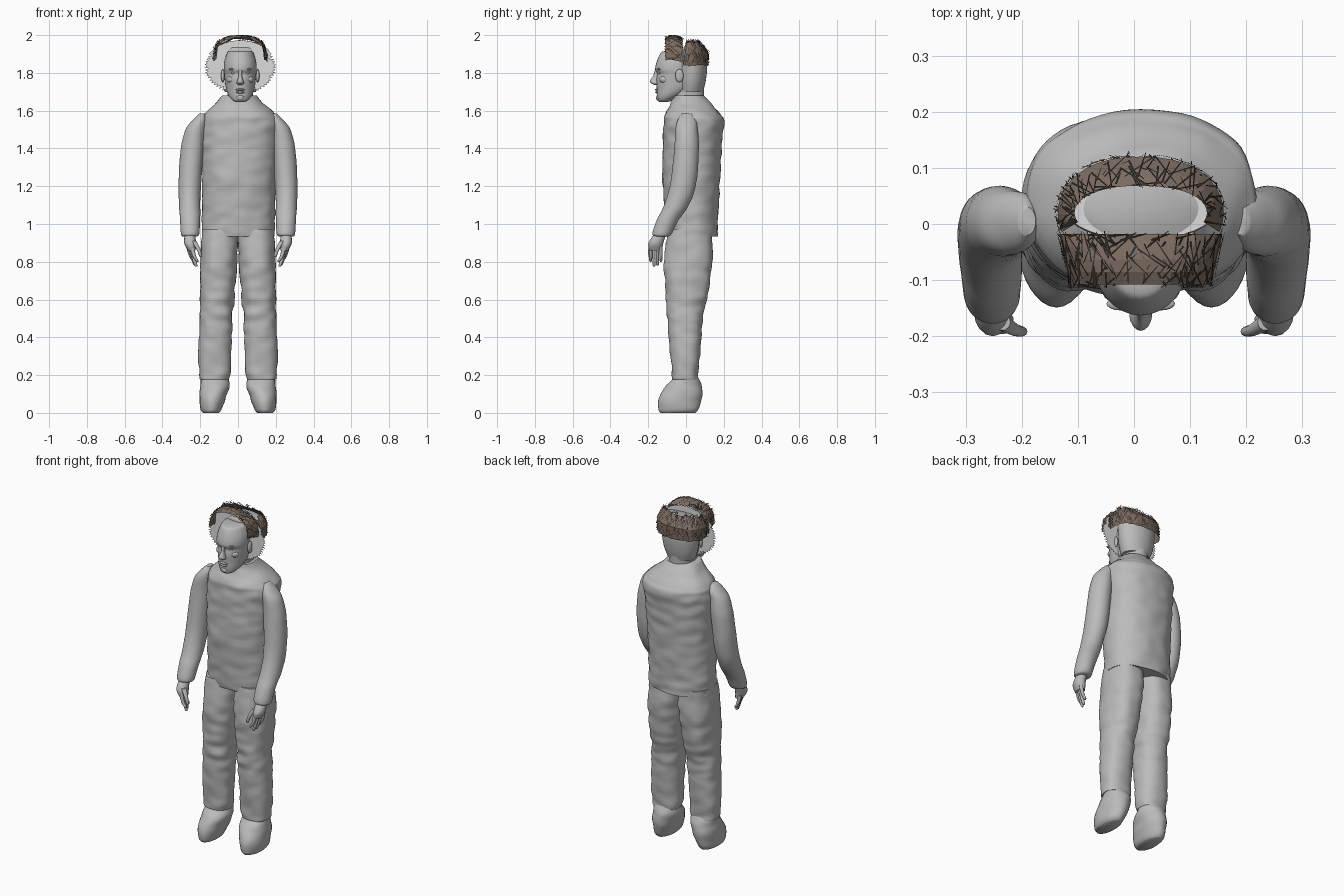
import bpy, bmesh, math, random
from mathutils import Vector, noise

random.seed(4)
if "Cube" in bpy.data.objects:
    bpy.data.objects.remove(bpy.data.objects["Cube"])


def material(name, color):
    m = bpy.data.materials.new(name)
    m.use_nodes = True
    m.diffuse_color = (*color, 1)
    m.node_tree.nodes["Principled BSDF"].inputs["Base Color"].default_value = (*color, 1)
    return m


grey = material("plain grey", (.5, .5, .5))
pale = material("pale grey", (.72, .72, .72))
brown = material("hair brown", (.2, .15, .12))
dark = material("dark strand brown", (.035, .028, .022))


def finish(name, bm, mat, smooth=True):
    me = bpy.data.meshes.new(name)
    bm.to_mesh(me)
    bm.free()
    ob = bpy.data.objects.new(name, me)
    bpy.context.collection.objects.link(ob)
    me.materials.append(mat)
    if smooth:
        bpy.ops.object.select_all(action="DESELECT")
        ob.select_set(True)
        bpy.context.view_layer.objects.active = ob
        bpy.ops.object.shade_smooth_by_angle(angle=math.radians(50))
    return ob


def spline(a, b, c, d, t):
    return [q + t * ((r - p) / 2 + t * (p - 2.5 * q + 2 * r - s / 2 + t * (1.5 * (q - r) + (s - p) / 2)))
            for p, q, r, s in zip(a, b, c, d)]


def power(v, e):
    return math.copysign(abs(v) ** e, v)


def loft(name, rings, mat=grey, side=1, e=1, lumps=0, segs=32, steps=5):
    """Skin smooth oval sections given as (z, x min, x max, y min, y max)."""
    pts = [rings[0], *rings, rings[-1]]
    rows = [spline(*pts[i:i + 4], k / steps) for i in range(len(rings) - 1) for k in range(steps)]
    rows.append(rings[-1])
    bm = bmesh.new()
    loops = []
    for z, x0, x1, y0, y1 in rows:
        loop = []
        for k in range(segs):
            a = math.tau * k / segs
            p = Vector(((x0 + x1) / 2 + (x1 - x0) / 2 * power(math.cos(a), e),
                        (y0 + y1) / 2 + (y1 - y0) / 2 * power(math.sin(a), e), z))
            out = Vector((math.cos(a), math.sin(a), 0))
            p += out * lumps * noise.noise(Vector((p.x * 12, p.y * 12, p.z * 22)))
            p.x *= side
            loop.append(bm.verts.new(p))
        loops.append(loop)
    for lo, hi in zip(loops, loops[1:]):
        for k in range(segs):
            j = (k + 1) % segs
            bm.faces.new((lo[k], lo[j], hi[j], hi[k]))
    bm.faces.new(loops[0])
    bm.faces.new(loops[-1])
    bmesh.ops.recalc_face_normals(bm, faces=bm.faces)
    return finish(name, bm, mat)


def ball(name, loc, size, mat=grey):
    bm = bmesh.new()
    bmesh.ops.create_uvsphere(bm, u_segments=16, v_segments=10, radius=1)
    for v in bm.verts:
        v.co = Vector(a * b + c for a, b, c in zip(v.co, size, loc))
    return finish(name, bm, mat)


# Clothed torso
loft("torso", [(.935, -.19, .195, -.1, .165), (1.05, -.19, .195, -.11, .17), (1.25, -.19, .2, -.125, .18),
               (1.42, -.195, .21, -.122, .19), (1.54, -.195, .22, -.118, .2), (1.58, -.18, .2, -.11, .185),
               (1.63, -.13, .145, -.085, .14), (1.68, -.085, .1, -.07, .095)],
     e=.88, lumps=.007, segs=64, steps=9)

# Limbs, mirrored left and right
for side, word in ((-1, "right"), (1, "left")):
    loft(word + "_trouser_leg",
         [(.18, .05, .2, -.07, .06), (.2, .042, .207, -.075, .065), (.4, .03, .208, -.09, .08),
          (.52, .028, .2, -.1, .09), (.62, .018, .2, -.105, .112), (.78, .006, .2, -.115, .14),
          (.97, -.002, .19, -.095, .14)], side=side, e=.85, lumps=.008, segs=48, steps=9)
    loft(word + "_shoe",
         [(0, .1, .185, -.135, .05), (.02, .085, .198, -.147, .065), (.08, .065, .205, -.143, .085),
          (.14, .045, .2, -.11, .083), (.18, .048, .198, -.07, .07), (.22, .06, .19, -.05, .05)],
         side=side, lumps=.004)
    loft(word + "_sleeve",
         [(.935, .215, .295, -.165, -.09), (.95, .205, .302, -.178, -.075), (1.02, .2, .307, -.155, -.04),
          (1.1, .2, .312, -.115, .015), (1.22, .195, .315, -.082, .055), (1.4, .18, .303, -.062, .068),
          (1.5, .17, .278, -.055, .062), (1.55, .165, .24, -.045, .055), (1.585, .175, .205, -.02, .03)],
         side=side, lumps=.002)
    loft(word + "_palm",
         [(.86, .225, .265, -.195, -.125), (.9, .222, .285, -.198, -.12), (.96, .23, .28, -.16, -.1)],
         side=side, segs=16)
    for k, tip in enumerate((.8, .775, .78, .8)):
        y = -.187 + k * .018
        x = .222 + .006 * k
        loft(f"{word}_finger_{k + 1}",
             [(tip, x - .012, x - .002, y - .004, y + .004), (tip + .008, x - .013, x + .004, y - .008, y + .008),
              (.83, x, x + .02, y - .009, y + .009), (.88, x + .01, x + .035, y - .009, y + .009)],
             side=side, segs=10, steps=3)
    loft(word + "_thumb",
         [(.825, .193, .203, -.197, -.187), (.835, .19, .207, -.2, -.183), (.87, .2, .222, -.2, -.178),
          (.91, .22, .25, -.19, -.16)], side=side, segs=10, steps=3)

# Neck, skull and face
CX = .012
loft("neck", [(1.62, -.06, .085, -.08, .1), (1.68, -.055, .08, -.08, .095), (1.78, -.06, .085, -.08, .1)])
loft("skull", [(1.7, -.07, .095, -.04, .09), (1.76, -.09, .115, -.045, .105), (1.84, -.1, .125, -.045, .112),
               (1.92, -.1, .125, -.04, .1), (1.935, -.09, .115, -.03, .085)])
loft("face", [(1.645, -.01, .034, -.14, -.1), (1.655, -.03, .054, -.15, -.07), (1.68, -.05, .074, -.154, -.02),
              (1.72, -.064, .088, -.155, .04), (1.765, -.07, .094, -.157, .05), (1.795, -.073, .097, -.153, .05),
              (1.82, -.075, .099, -.163, .05), (1.86, -.072, .096, -.155, .05), (1.905, -.058, .082, -.135, .05),
              (1.915, -.05, .074, -.115, .04)])
loft("nose", [(1.737, CX - .012, CX + .012, -.168, -.14), (1.745, CX - .02, CX + .02, -.184, -.14),
              (1.757, CX - .017, CX + .017, -.19, -.14), (1.785, CX - .009, CX + .009, -.174, -.14),
              (1.82, CX - .009, CX + .009, -.163, -.14)], segs=16)
ball("upper_lip", (CX, -.153, 1.711), (.025, .012, .006))
ball("lower_lip", (CX, -.151, 1.698), (.022, .012, .007))
ball("chin", (CX, -.145, 1.668), (.022, .014, .016))
for side, word in ((-1, "right"), (1, "left")):
    ball(word + "_eye", (CX + side * .034, -.136, 1.8), (.015, .011, .007))
    ball(word + "_brow", (CX + side * .036, -.142, 1.82), (.025, .012, .006))
    ball(word + "_cheek", (CX + side * .045, -.112, 1.765), (.026, .028, .022))
    ball(word + "_ear", (CX + side * .092, -.035, 1.785), (.01, .022, .035))

# Pale scalp between the two hair pieces
loft("scalp", [(1.925, -.125, .15, -.03, .085), (1.935, -.12, .145, -.028, .08)], mat=pale)

# Thin fan with a ragged rim behind the face
bm = bmesh.new()
rim = []
for k in range(120):
    a = math.tau * k / 120
    r = 1 - (k % 2) * random.uniform(.05, .14) * (math.sin(a) < .5)
    rim.append(bm.verts.new((CX + .19 * r * math.cos(a), -.028, 1.83 + .142 * r * math.sin(a))))
hub = bm.verts.new((CX, -.028, 1.83))
for k, v in enumerate(rim):
    bm.faces.new((hub, v, rim[(k + 1) % len(rim)]))
finish("fan_fringe", bm, pale, smooth=False)


def canopy(u, v):
    """Front hair: an arch from ear to ear, v running front to back."""
    a = math.pi * u
    return Vector((CX + (.125 + .02 * v) * power(math.cos(a), .75), -.108 + .09 * v,
                   1.875 - .015 * v + (.1 + .033 * math.sin(math.pi * (.15 + .6 * v))) * power(math.sin(a), .65)))


def band(u, v):
    """Back hair: a wrap around the rear of the skull, leaning in at the top."""
    a = -.35 + (math.pi + .7) * u
    lean = max(0, v - .55) / .45
    return Vector((CX + (.148 - .03 * lean) * power(math.cos(a), .85),
                   .02 + (.1 - .052 * lean) * math.sin(a), 1.845 + .11 * v ** .8 + .015 * lean))


def hair(name, surface, nu, nv, count):
    bm = bmesh.new()
    grid = [[bm.verts.new(surface(i / nu, j / nv) + Vector((0, 0, random.uniform(-.012, 0) if j in (0, nv) else 0)))
             for j in range(nv + 1)] for i in range(nu + 1)]
    for i in range(nu):
        for j in range(nv):
            bm.faces.new((grid[i][j], grid[i + 1][j], grid[i + 1][j + 1], grid[i][j + 1]))
    bmesh.ops.recalc_face_normals(bm, faces=bm.faces)
    finish(name, bm, brown, smooth=False)
    # Loose criss-cross strands lying just above the hair sheet
    bm = bmesh.new()
    middle = Vector((CX, 0, 1.86))
    for _ in range(count):
        u, v = random.random(), random.random()
        u2 = min(1, max(0, u + random.uniform(-.09, .09)))
        v2 = min(1, max(0, v + random.choice((-1, 1)) * random.uniform(.25, .6)))
        p, q = surface(u, v), surface(u2, v2)
        out = ((p + q) / 2 - middle).normalized()
        wide = (q - p).cross(out).normalized() * .0018
        p, q = p + out * .003, q + (q - p) * .15 + out * .004
        p.z, q.z = min(p.z, 2), min(q.z, 2)
        bm.faces.new([bm.verts.new(c) for c in (p - wide, p + wide, q + wide * .4, q - wide * .4)])
    finish(name + "_strands", bm, dark, smooth=False)


hair("front_hair", canopy, 20, 4, 150)
hair("back_hair", band, 24, 4, 170)
